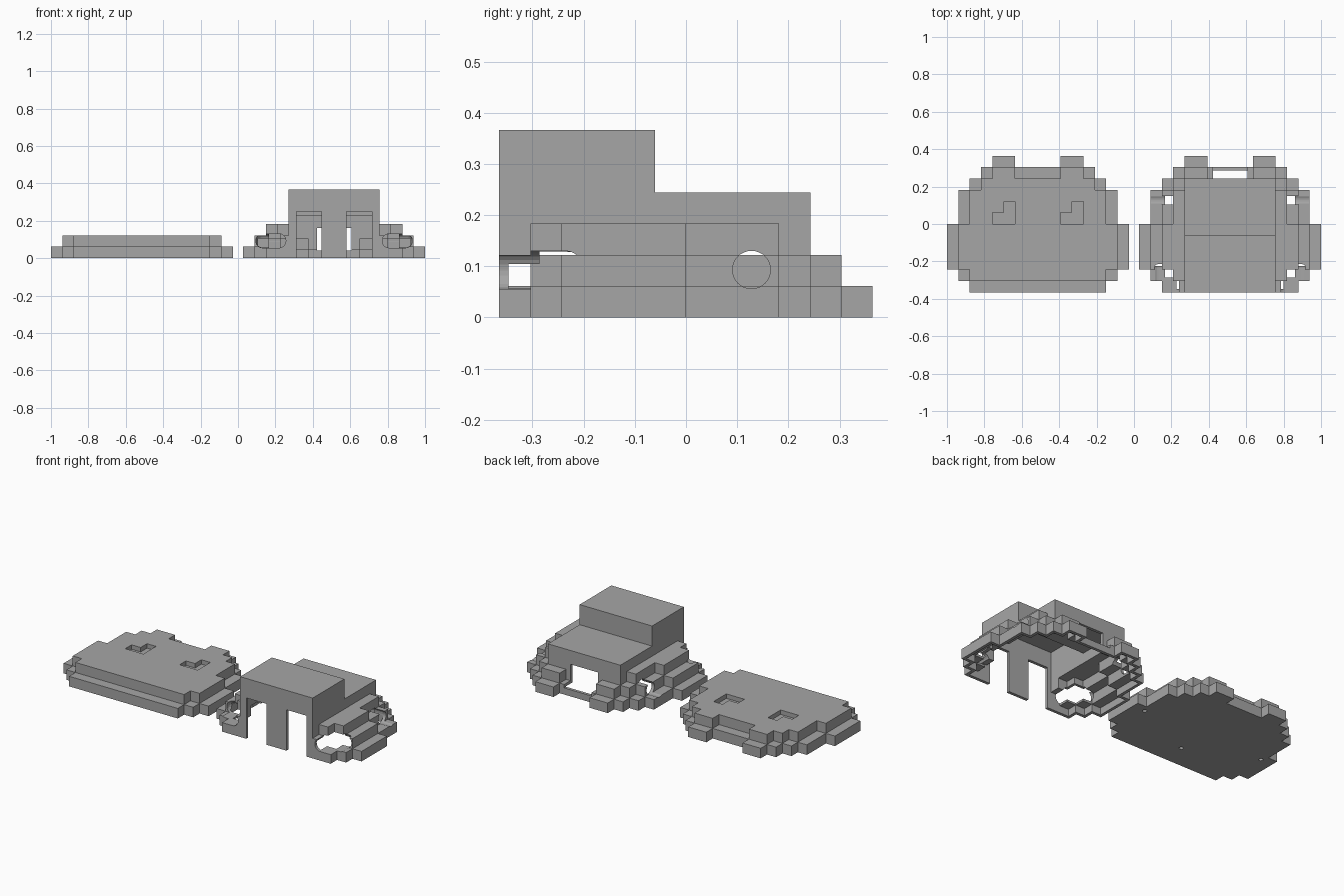
import bpy, bmesh, math
from mathutils import Matrix, Vector

if "Cube" in bpy.data.objects:
    bpy.data.objects.remove(bpy.data.objects["Cube"])

P = 0.0608           # size of one square step
Y0 = -0.365          # front edge
H = 0.061            # height of one layer
T = 0.018            # shell wall thickness
LID_X, SHELL_X = -1.0, 0.0272
MID = SHELL_X + 8 * P

grey = bpy.data.materials.new("plain_grey")
grey.use_nodes = True
grey.diffuse_color = (0.38, 0.38, 0.38, 1)
grey.node_tree.nodes["Principled BSDF"].inputs["Base Color"].default_value = grey.diffuse_color


def finish(bm, name):
    bmesh.ops.recalc_face_normals(bm, faces=bm.faces)
    me = bpy.data.meshes.new(name)
    bm.to_mesh(me)
    bm.free()
    me.materials.append(grey)
    ob = bpy.data.objects.new(name, me)
    bpy.context.collection.objects.link(ob)
    return ob


def combine(ob, other, op):
    """Boolean the other object into ob, then drop it."""
    mod = ob.modifiers.new(op, 'BOOLEAN')
    mod.operation, mod.object, mod.solver = op, other, 'EXACT'
    bpy.context.view_layer.objects.active = ob
    bpy.ops.object.modifier_apply(modifier=mod.name)
    bpy.data.objects.remove(other)


def outline(cells):
    """Counter-clockwise corner loop around a set of grid cells."""
    edges = set()
    for c, r in cells:
        q = [(c, r), (c + 1, r), (c + 1, r + 1), (c, r + 1)]
        edges |= {(q[i], q[(i + 1) % 4]) for i in range(4)}
    follow = {a: b for a, b in edges if (b, a) not in edges}
    start = min(follow)
    loop, p = [start], follow[start]
    while p != start:
        loop.append(p)
        p = follow[p]
    n = len(loop)
    turns = []
    for i in range(n):
        a, b, c = (Vector(loop[(i + k) % n]) for k in (-1, 0, 1))
        d, e = b - a, c - b
        if d != e:
            turns.append((b, Vector((-d.y - e.y, d.x + e.x))))
    return turns


def prism(name, cells, x0, z0, z1, inset=0.0):
    bm = bmesh.new()
    verts = [bm.verts.new((x0 + p.x * P + n.x * inset, Y0 + p.y * P + n.y * inset, z0))
             for p, n in outline(cells)]
    face = bm.faces.new(verts)
    new = bmesh.ops.extrude_face_region(bm, geom=[face])["geom"]
    bmesh.ops.translate(bm, vec=(0, 0, z1 - z0),
                        verts=[v for v in new if isinstance(v, bmesh.types.BMVert)])
    return finish(bm, name)


def box(name, lo, hi, bevel=0.0):
    lo, hi = Vector(lo), Vector(hi)
    bm = bmesh.new()
    bmesh.ops.create_cube(bm, size=1, matrix=Matrix.Translation((lo + hi) / 2)
                          @ Matrix.Diagonal((*(hi - lo), 1)))
    if bevel:
        bmesh.ops.bevel(bm, geom=bm.edges[:], offset=bevel, segments=6,
                        profile=0.5, affect='EDGES')
    return finish(bm, name)


def cylinder(name, centre, radius, depth, axis='Z'):
    bm = bmesh.new()
    turn = Matrix.Rotation(math.pi / 2, 4, 'Y') if axis == 'X' else Matrix()
    bmesh.ops.create_cone(bm, cap_ends=True, segments=32, radius1=radius, radius2=radius,
                          depth=depth, matrix=Matrix.Translation(centre) @ turn)
    return finish(bm, name)


def erode(cells, open_front=False):
    """Keep cells with all four neighbours; the front may stay flush."""
    def has(c, r):
        return (c, r) in cells or (open_front and r < 0)
    return {(c, r) for c, r in cells
            if has(c - 1, r) and has(c + 1, r) and has(c, r - 1) and has(c, r + 1)}


# Footprint: half widths per row from the front, plus two rear feet
halves = [6, 7, 8, 8, 8, 8, 7, 7, 7, 6, 5]
foot = {(c, r) for r, h in enumerate(halves) for c in range(8 - h, 8 + h)}
foot |= {(c, 11) for c in (4, 5, 10, 11)}

# Lid: two solid steps with two bent notches on top
lid = prism("lid", foot, LID_X, 0, H)
combine(lid, prism("step", erode(foot), LID_X, H / 2, 2 * H), 'UNION')
for shift in (0, 6):
    notch = {(4 + shift, 6), (5 + shift, 6), (5 + shift, 7)}
    combine(lid, prism("notch", notch, LID_X, 0.095, 0.2), 'DIFFERENCE')

# Small pin holes under the lid
for x, y in ((-0.92, -0.04), (-0.108, -0.04), (-0.514, -0.22)):
    combine(lid, cylinder("pin", (x, y, 0), 0.012, 0.06), 'DIFFERENCE')

# Shell: stepped layers, a body block and a tall front block, hollowed from below
second = erode(foot, True)
third = erode(second, True)
body = {(c, r) for c in range(4, 12) for r in range(10)}
tall = {(c, r) for c, r in body if r < 5}
layers = [(foot, H), (second, 2 * H), (third | body, 3 * H), (body, 4 * H), (tall, 6 * H)]

shell = prism("shell", foot, SHELL_X, 0, H)
for cells, top in layers[1:]:
    combine(shell, prism("layer", cells, SHELL_X, H / 2, top), 'UNION')
for cells, top in layers:
    combine(shell, prism("cavity", cells, SHELL_X, -0.1, top - T, T), 'DIFFERENCE')

# Front doorways and rounded front corner slots
for side in (-1, 1):
    xs = sorted((MID + side * 0.067, MID + side * 0.202))
    combine(shell, box("doorway", (xs[0], -0.4, -0.2), (xs[1], -0.34, 0.248)), 'DIFFERENCE')
    xs = sorted((MID + side * 0.258, MID + side * 0.418))
    combine(shell, box("slot", (xs[0], -0.45, 0.055), (xs[1], -0.2, 0.13), 0.036), 'DIFFERENCE')

# Rear window and round side hole
combine(shell, box("window", (MID - 0.092, 0.15, 0.04), (MID + 0.092, 0.45, 0.16)), 'DIFFERENCE')
combine(shell, cylinder("side_hole", (MID, 0.128, 0.093), 0.037, 1.2, 'X'), 'DIFFERENCE')

for ob in (lid, shell):
    ob.data.materials.clear()
    ob.data.materials.append(grey)
    for poly in ob.data.polygons:
        poly.material_index = 0
